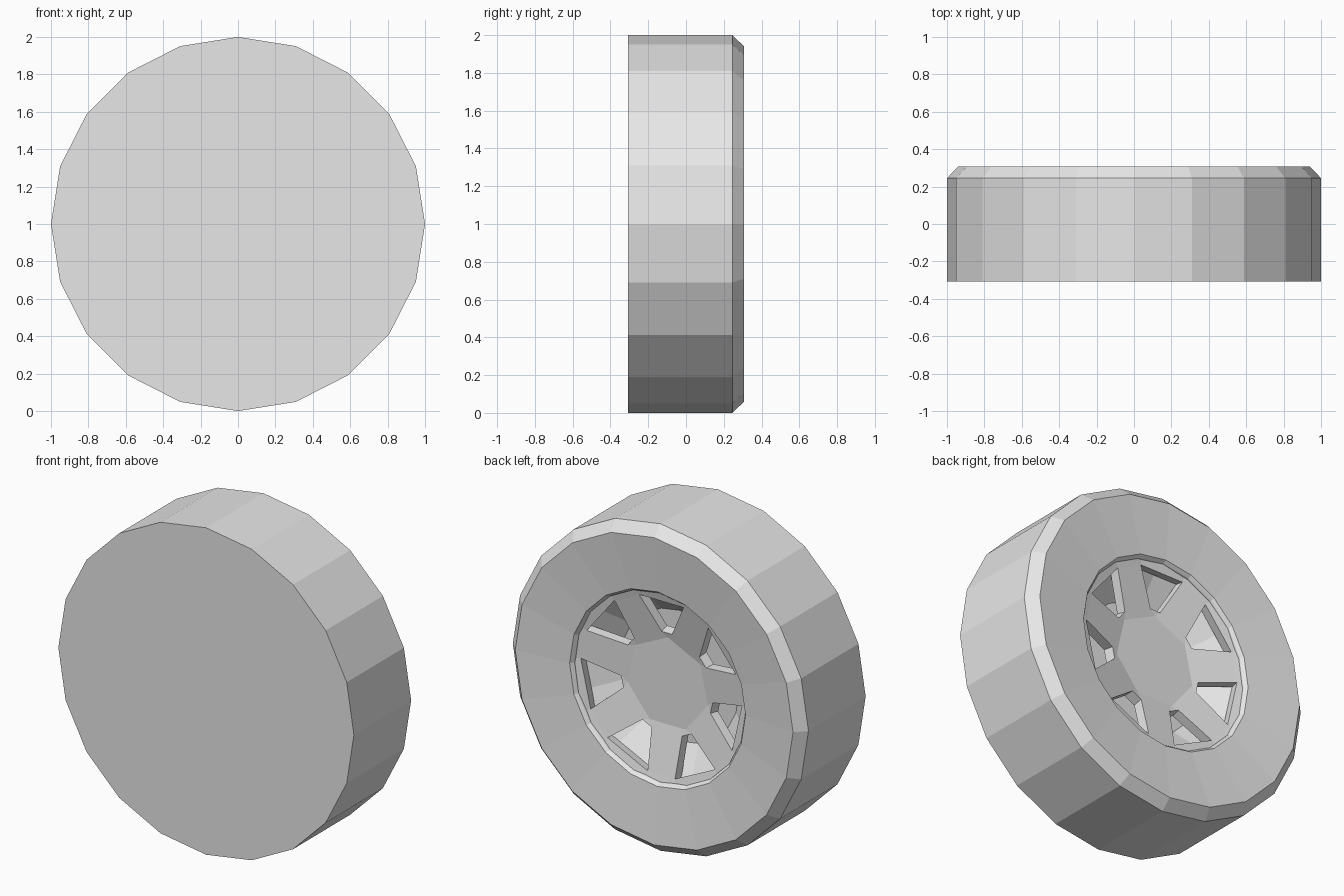
import bpy
import bmesh
from math import cos, sin, pi

cube = bpy.data.objects.get("Cube")
if cube:
    bpy.data.objects.remove(cube)

grey = bpy.data.materials.new("light_grey")
grey.use_nodes = True
grey.diffuse_color = (0.8, 0.8, 0.8, 1)
grey.node_tree.nodes["Principled BSDF"].inputs["Base Color"].default_value = (0.8, 0.8, 0.8, 1)


def finish(bm, name):
    bmesh.ops.recalc_face_normals(bm, faces=bm.faces)
    mesh = bpy.data.meshes.new(name)
    bm.to_mesh(mesh)
    bm.free()
    mesh.materials.append(grey)
    obj = bpy.data.objects.new(name, mesh)
    bpy.context.collection.objects.link(obj)
    obj.location.z = 1
    return obj


# Tyre: one closed turned profile, from the flat front to the hub barrel floor
SIDES = 20
profile = [(1.0, -0.308), (1.0, 0.245), (0.94, 0.308), (0.595, 0.275),
           (0.58, 0.255), (0.57, 0.19), (0.4, 0.06)]
bm = bmesh.new()
rings = []
for r, y in profile:
    rings.append([bm.verts.new((r * cos(2 * pi * i / SIDES), y, r * sin(2 * pi * i / SIDES)))
                  for i in range(SIDES)])
for a, b in zip(rings, rings[1:]):
    for i in range(SIDES):
        j = (i + 1) % SIDES
        bm.faces.new((a[i], a[j], b[j], b[i]))
bm.faces.new(rings[0])
bm.faces.new(rings[-1])
finish(bm, "tyre")

# Hub plate: dished seven-spoke disc with tapered windows
SPOKES = 7
bm = bmesh.new()


def hub_point(angle, out, side):
    """Point at distance out along a window's axis, moved sideways, on the dish."""
    r = (out * out + side * side) ** 0.5
    y = 0.175 + 0.07 * (r - 0.27) / 0.305
    return bm.verts.new((out * cos(angle) - side * sin(angle), y,
                         out * sin(angle) + side * cos(angle)))


sectors = []
for k in range(SPOKES):
    angle = pi / 2 + 2 * pi * k / SPOKES
    sectors.append({
        "cap": hub_point(angle, 0.28, 0),
        "inner": [hub_point(angle, 0.31, s * 0.035) for s in (-1, 1)],
        "outer": [hub_point(angle, 0.525, s * 0.15) for s in (-1, 1)],
        "rim": [hub_point(angle, 0.58, s * 0.16) for s in (-1, 1)],
    })
for k, a in enumerate(sectors):
    b = sectors[(k + 1) % SPOKES]
    # Spoke, window tip and the rim around the window
    bm.faces.new((a["cap"], a["inner"][1], a["outer"][1],
                  b["outer"][0], b["inner"][0], b["cap"]))
    bm.faces.new((a["cap"], a["inner"][0], a["inner"][1]))
    bm.faces.new((a["outer"][0], a["outer"][1], a["rim"][1], a["rim"][0]))
    bm.faces.new((a["outer"][1], a["rim"][1], b["rim"][0], b["outer"][0]))
bm.faces.new([s["cap"] for s in sectors])
hub = finish(bm, "hub_plate")
if hub.data.polygons[-1].normal.y < 0:
    hub.data.flip_normals()
thick = hub.modifiers.new("thickness", "SOLIDIFY")
thick.thickness = 0.06
thick.offset = -1
